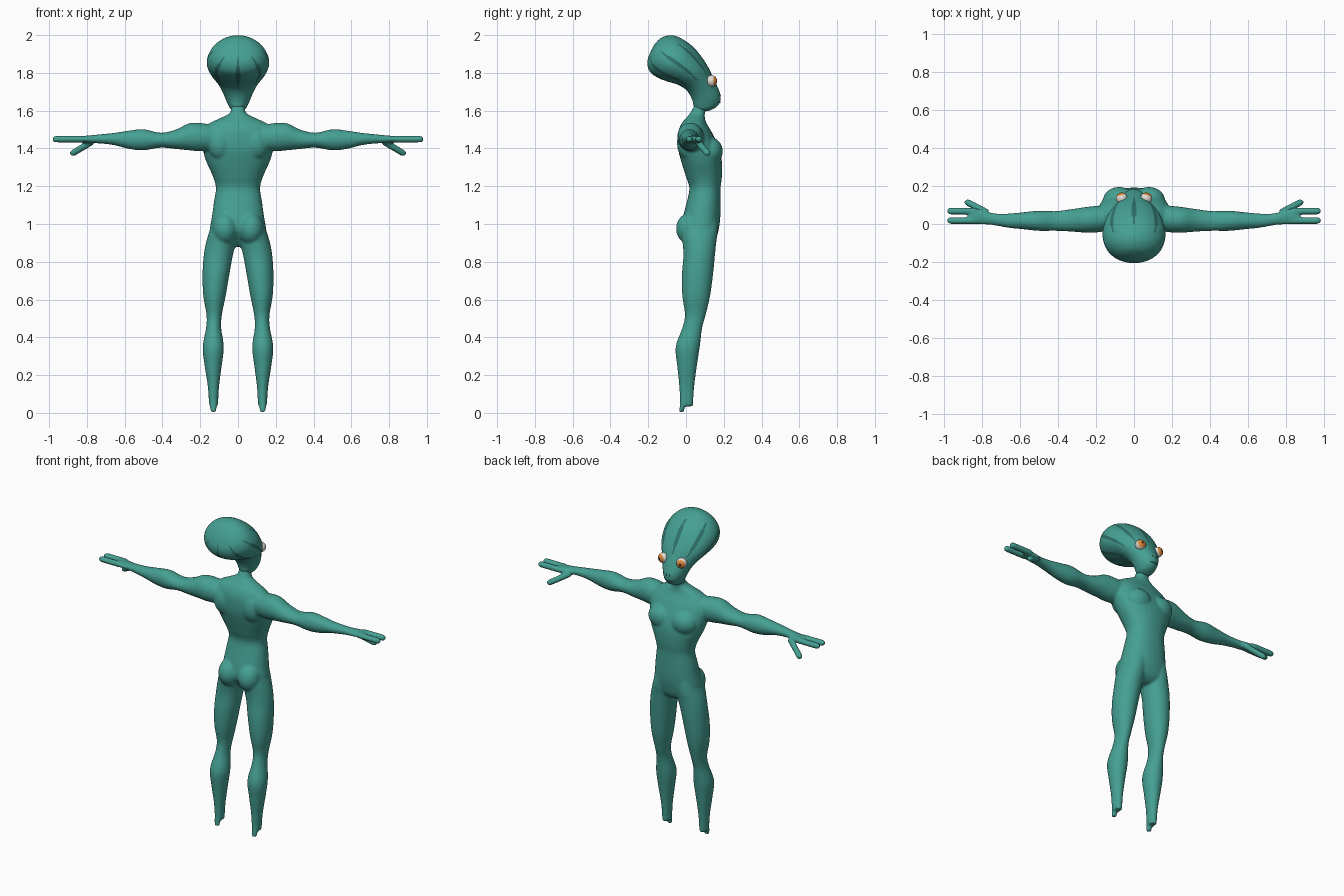
import bpy, bmesh, math
from mathutils import Vector, Matrix

default_cube = bpy.data.objects.get("Cube")
if default_cube:
    bpy.data.objects.remove(default_cube, do_unlink=True)


def make_material(name, red, green, blue):
    material = bpy.data.materials.new(name)
    material.use_nodes = True
    colour = (red, green, blue, 1)
    material.diffuse_color = colour
    shader = material.node_tree.nodes["Principled BSDF"]
    shader.inputs["Base Color"].default_value = colour
    shader.inputs["Roughness"].default_value = 0.6
    return material


teal = make_material("teal skin", 0.06, 0.35, 0.29)
dark_teal = make_material("dark teal markings", 0.028, 0.17, 0.145)
white = make_material("eye white", 0.75, 0.72, 0.66)
orange = make_material("orange iris", 0.72, 0.25, 0.04)
black = make_material("black pupil", 0.02, 0.015, 0.01)


def make_object(name, bm, materials):
    bmesh.ops.recalc_face_normals(bm, faces=bm.faces)
    for face in bm.faces:
        face.smooth = True
    mesh = bpy.data.meshes.new(name)
    bm.to_mesh(mesh)
    bm.free()
    for material in materials:
        mesh.materials.append(material)
    obj = bpy.data.objects.new(name, mesh)
    bpy.context.collection.objects.link(obj)
    return obj


def spline(a, b, c, d, t):
    """Catmull-Rom blend between b and c."""
    return b + 0.5 * t * (c - a + t * (2 * a - 5 * b + 4 * c - d + t * (3 * (b - c) + d - a)))


def loft(bm, sections, sides=32, steps=4, power=1.0, paint=None):
    """Skin a smooth tube over sections of (centre, half axis, half axis)."""
    last = len(sections) - 1
    rings = []
    for k in range(last * steps + 1):
        i = min(k // steps, last - 1)
        t = k / steps - i
        near = [sections[min(max(i + j, 0), last)] for j in (-1, 0, 1, 2)]
        centre, u, v = [spline(*[s[n] for s in near], t) for n in range(3)]
        ring = []
        for j in range(sides):
            angle = math.tau * j / sides
            c, s = math.cos(angle), math.sin(angle)
            c = math.copysign(abs(c) ** power, c)
            s = math.copysign(abs(s) ** power, s)
            ring.append(bm.verts.new(centre + u * s + v * c))
        rings.append(ring)
    for k in range(len(rings) - 1):
        for j in range(sides):
            n = (j + 1) % sides
            face = bm.faces.new((rings[k][j], rings[k][n], rings[k + 1][n], rings[k + 1][j]))
            if paint and paint((k + 0.5) / steps, (j + 0.5) / sides):
                face.material_index = 1
    bm.faces.new(rings[0])
    bm.faces.new(rings[-1])


def flat(z, x, half_width, back, front):
    """Horizontal section for the torso and legs."""
    return (Vector((x, (back + front) / 2, z)), Vector((half_width, 0, 0)),
            Vector((0, (front - back) / 2, 0)))


def upright(x, low, high, back, front):
    """Section facing sideways, for the arms."""
    return (Vector((x, (back + front) / 2, (low + high) / 2)),
            Vector((0, (front - back) / 2, 0)), Vector((0, 0, (high - low) / 2)))


def ball(bm, centre, size):
    place = Matrix.Translation(centre) @ Matrix.Diagonal((*size, 1))
    bmesh.ops.create_uvsphere(bm, u_segments=24, v_segments=16, radius=1, matrix=place)


def finger(bm, start, end, radius):
    start, end = Vector(start), Vector(end)
    along = (end - start).normalized()
    u = along.cross(Vector((0, 0, 1))).normalized()
    v = along.cross(u)
    loft(bm, [(start, u * radius, v * radius), (end, u * radius, v * radius)], 16)
    ball(bm, end, (radius,) * 3)


# Torso and neck
body = bmesh.new()
torso = [(1.66, 0.035, 0.06, 0.13), (1.61, 0.037, 0.035, 0.11), (1.585, 0.046, 0.02, 0.1),
         (1.56, 0.095, 0.0, 0.1), (1.53, 0.155, -0.025, 0.11), (1.48, 0.19, -0.042, 0.14),
         (1.4, 0.187, -0.042, 0.175), (1.33, 0.168, -0.025, 0.19), (1.25, 0.132, 0.0, 0.19),
         (1.19, 0.117, 0.018, 0.183), (1.12, 0.127, 0.005, 0.183), (1.04, 0.138, -0.015, 0.182),
         (0.97, 0.148, -0.02, 0.173), (0.91, 0.13, 0.02, 0.155), (0.88, 0.06, 0.05, 0.12)]
loft(body, [flat(z, 0, w, b, f) for z, w, b, f in torso], power=0.9)

# Legs as inner and outer outlines, ending in a torn ankle
leg = [(1.03, 0.02, 0.13, 0.0, 0.165), (0.96, 0.01, 0.152, -0.025, 0.168),
       (0.9, 0.012, 0.17, -0.018, 0.16), (0.83, 0.028, 0.182, -0.014, 0.153),
       (0.73, 0.046, 0.188, -0.022, 0.143), (0.62, 0.065, 0.184, -0.02, 0.128),
       (0.52, 0.085, 0.167, -0.006, 0.105), (0.45, 0.089, 0.169, -0.02, 0.086),
       (0.35, 0.075, 0.187, -0.055, 0.073), (0.25, 0.086, 0.177, -0.047, 0.058),
       (0.14, 0.1, 0.16, -0.036, 0.044), (0.035, 0.106, 0.153, -0.032, 0.037)]

# Arms as lower, upper, back and front outlines
arm = [(0.1, 1.39, 1.52, -0.03, 0.1), (0.2, 1.385, 1.535, -0.045, 0.095),
       (0.26, 1.39, 1.533, -0.045, 0.088), (0.33, 1.397, 1.5, -0.04, 0.078),
       (0.41, 1.404, 1.483, -0.036, 0.068), (0.5, 1.39, 1.502, -0.036, 0.07),
       (0.58, 1.398, 1.494, -0.028, 0.062), (0.66, 1.418, 1.482, -0.02, 0.055),
       (0.74, 1.427, 1.474, -0.006, 0.057), (0.8, 1.43, 1.468, -0.002, 0.075),
       (0.85, 1.433, 1.465, 0.001, 0.083), (0.87, 1.438, 1.46, 0.01, 0.07)]

for side in (1, -1):
    loft(body, [flat(z, side * (i + o) / 2, (o - i) / 2, b, f) for z, i, o, b, f in leg])
    loft(body, [flat(0.08, side * 0.13, 0.02, -0.03, 0.0),
                flat(0.005, side * 0.13, 0.017, -0.037, -0.01)], 12)
    loft(body, [upright(side * x, *rest) for x, *rest in arm])
    # Two long fingers and a drooping thumb
    for y in (0.018, 0.068):
        finger(body, (side * 0.83, y, 1.449), (side * 0.965, y, 1.449), 0.018)
    finger(body, (side * 0.77, 0.06, 1.437), (side * 0.873, 0.113, 1.376), 0.018)
    # Buttocks, chest and shoulder blades
    ball(body, (side * 0.068, 0.025, 0.975), (0.068, 0.078, 0.085))
    ball(body, (side * 0.078, 0.125, 1.385), (0.085, 0.07, 0.075))
    ball(body, (side * 0.095, 0.01, 1.43), (0.07, 0.058, 0.09))

body_object = make_object("body", body, [teal])
remesh = body_object.modifiers.new("fuse parts", "REMESH")
remesh.mode = "VOXEL"
remesh.voxel_size = 0.007
remesh.use_smooth_shade = True
relax = body_object.modifiers.new("relax", "SMOOTH")
relax.factor = 0.5
relax.iterations = 7

# Head as pairs of brow-side and nape-side outline points (y, z) with half width
head_outline = [(-0.163, 1.956, -0.168, 1.95, 0.004), (-0.13, 1.986, -0.193, 1.9, 0.065),
                (-0.08, 1.999, -0.205, 1.85, 0.116), (-0.03, 1.985, -0.19, 1.805, 0.15),
                (0.03, 1.945, -0.15, 1.775, 0.165), (0.075, 1.895, -0.1, 1.755, 0.158),
                (0.115, 1.835, -0.05, 1.74, 0.138), (0.142, 1.78, -0.005, 1.715, 0.108),
                (0.165, 1.73, 0.02, 1.685, 0.085), (0.182, 1.685, 0.035, 1.65, 0.068),
                (0.18, 1.645, 0.04, 1.625, 0.054), (0.155, 1.615, 0.05, 1.605, 0.04),
                (0.115, 1.597, 0.075, 1.597, 0.016)]
sections = []
for y1, z1, y2, z2, width in head_outline:
    brow, nape = Vector((0, y1, z1)), Vector((0, y2, z2))
    sections.append(((brow + nape) / 2, Vector((width, 0, 0)), (brow - nape) / 2))


def is_stripe(ring, turn):
    """Eight tapered stripes running down the skull."""
    offset = abs((turn * 8 + 0.5) % 1 - 0.5)
    start = 2.4 + 1.1 * math.cos(turn * math.tau)
    along = (ring - start) / (6.6 - start)
    return 0 < along < 1 and offset < 0.04 + 0.06 * math.sin(math.pi * along)


head = bmesh.new()
loft(head, sections, sides=160, steps=6, paint=is_stripe)
make_object("head", head, [teal, dark_teal])

# Eyes with iris and pupil set by the angle from the gaze
for side, label in ((1, "left"), (-1, "right")):
    gaze = Vector((side * 0.3, 1, 0.05)).normalized()
    eye = bmesh.new()
    turn = gaze.to_track_quat("Z", "Y").to_matrix().to_4x4()
    bmesh.ops.create_uvsphere(eye, u_segments=32, v_segments=24, radius=0.031, matrix=turn)
    for face in eye.faces:
        facing = face.calc_center_median().normalized().dot(gaze)
        face.material_index = 2 if facing > 0.95 else 1 if facing > 0.6 else 0
    eye_object = make_object(label + "_eye", eye, [white, orange, black])
    eye_object.location = (side * 0.064, 0.134, 1.757)

# Mouth and nostrils as thin dark marks
mouth = bmesh.new()
marks = [(Vector((x, 0.181 - 13 * x * x, 1.643 + 4 * x * x)), Vector((0, 0.002, 0)),
          Vector((0, 0, 0.0025))) for x in (-0.026, -0.013, 0, 0.013, 0.026)]
loft(mouth, marks, 8)
for side in (1, -1):
    ball(mouth, (side * 0.011, 0.181, 1.682), (0.003, 0.003, 0.005))
make_object("mouth_and_nostrils", mouth, [dark_teal])
